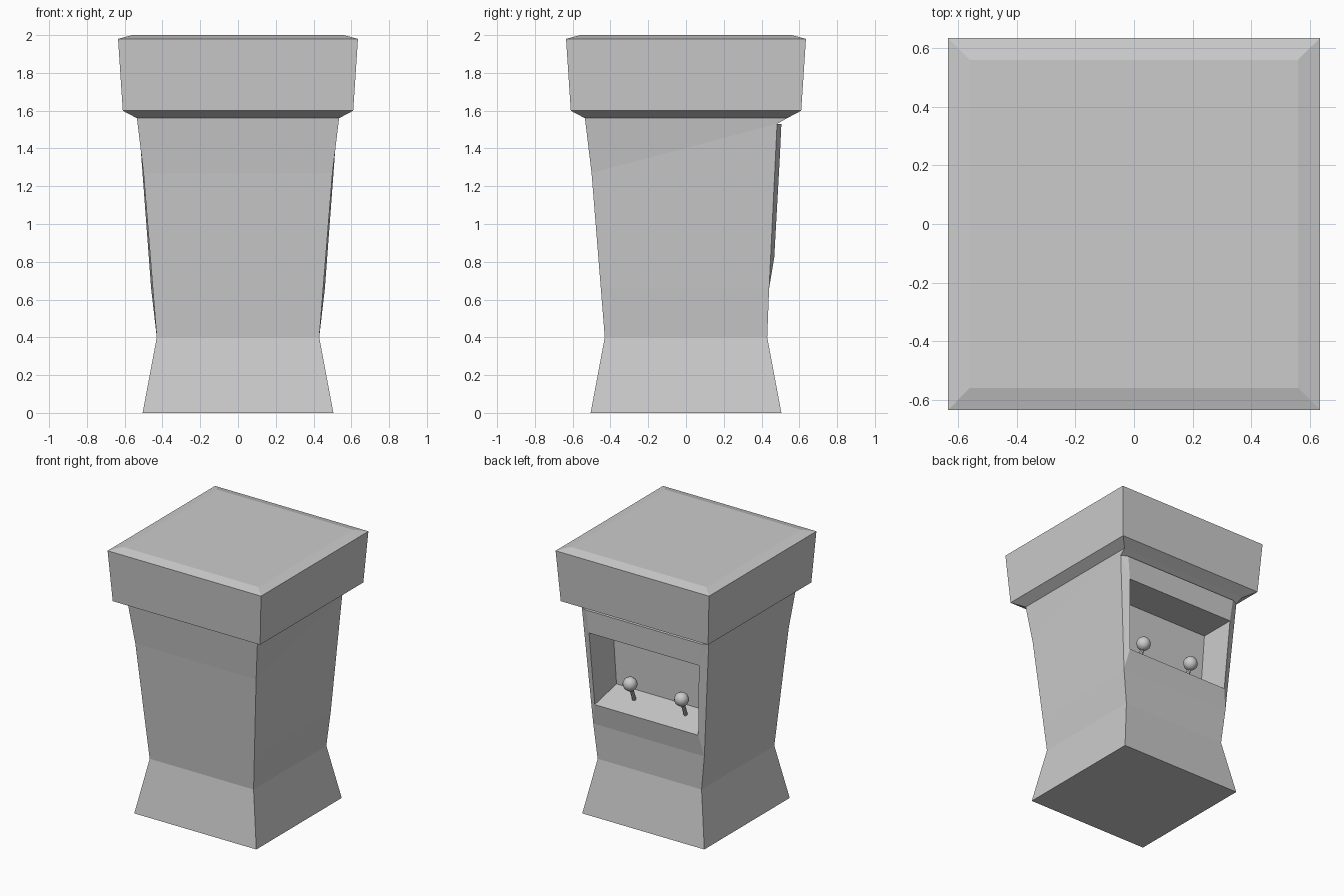
import bpy, bmesh
from mathutils import Vector

if "Cube" in bpy.data.objects:
    bpy.data.objects.remove(bpy.data.objects["Cube"])


def finish(name, bm):
    bmesh.ops.recalc_face_normals(bm, faces=bm.faces)
    mesh = bpy.data.meshes.new(name)
    bm.to_mesh(mesh)
    bm.free()
    obj = bpy.data.objects.new(name, mesh)
    bpy.context.collection.objects.link(obj)
    return obj


def pair(bm, x, y, z):
    """Mirrored left and right points."""
    return bm.verts.new((-x, y, z)), bm.verts.new((x, y, z))


def strip(bm, a, b):
    """Face spanning two mirrored pairs."""
    bm.faces.new((a[0], a[1], b[1], b[0]))


# Cabinet body: (half width, y, z) corner profiles at the front and the back
bm = bmesh.new()
front = [pair(bm, *p) for p in [(.505, -.505, 0), (.43, -.43, .4), (.451, -.451, .66),
                                (.5, -.5, 1.27), (.535, -.535, 1.56)]]
back = [pair(bm, *p) for p in [(.505, .505, 0), (.43, .43, .4), (.46, .44, .66),
                               (.525, .482, 1.53), (.535, .535, 1.56)]]
strip(bm, front[0], back[0])
for i in range(4):
    strip(bm, front[i], front[i + 1])
    if i != 2:
        strip(bm, back[i], back[i + 1])
    for s in (0, 1):
        bm.faces.new((front[i][s], front[i + 1][s], back[i + 1][s], back[i][s]))

# Raised frame around the opening, then the recess behind it
sill, lintel, top = [pair(bm, *p) for p in [(.428, .467, .82), (.455, .497, 1.36), (.475, .505, 1.53)]]
floor, ceiling = [pair(bm, *p) for p in [(.428, .21, .877), (.455, .22, 1.36)]]
strip(bm, back[2], sill)
strip(bm, lintel, top)
strip(bm, top, back[3])
strip(bm, sill, floor)
strip(bm, floor, ceiling)
strip(bm, ceiling, lintel)
for s in (0, 1):
    bm.faces.new((back[2][s], sill[s], lintel[s]))
    bm.faces.new((back[2][s], lintel[s], back[3][s]))
    bm.faces.new((lintel[s], top[s], back[3][s]))
    bm.faces.new((sill[s], floor[s], ceiling[s], lintel[s]))
finish("cabinet_body", bm)

# Flared cap with bevelled top
bm = bmesh.new()
rings = [[bm.verts.new((x * h, y * h, z)) for x, y in ((-1, -1), (1, -1), (1, 1), (-1, 1))]
         for h, z in ((.535, 1.56), (.61, 1.6), (.635, 1.98), (.56, 2.0))]
for a, b in zip(rings, rings[1:]):
    for i in range(4):
        j = (i + 1) % 4
        bm.faces.new((a[i], a[j], b[j], b[i]))
bm.faces.new(rings[-1])
finish("cap", bm)

# Two tilted joysticks with ball knobs
for side, x in (("left", -.213), ("right", .213)):
    base, tip = Vector((x, .3, .835)), Vector((x, .357, .99))
    tilt = (tip - base).to_track_quat('Z', 'Y').to_euler()
    bpy.ops.mesh.primitive_cylinder_add(vertices=8, radius=.014, depth=(tip - base).length,
                                        location=(base + tip) / 2, rotation=tilt)
    bpy.context.object.name = side + "_stick"
    bpy.ops.mesh.primitive_uv_sphere_add(segments=12, ring_count=8, radius=.051,
                                         location=tip, rotation=tilt)
    bpy.context.object.name = side + "_knob"
    bpy.ops.object.shade_smooth_by_angle()
